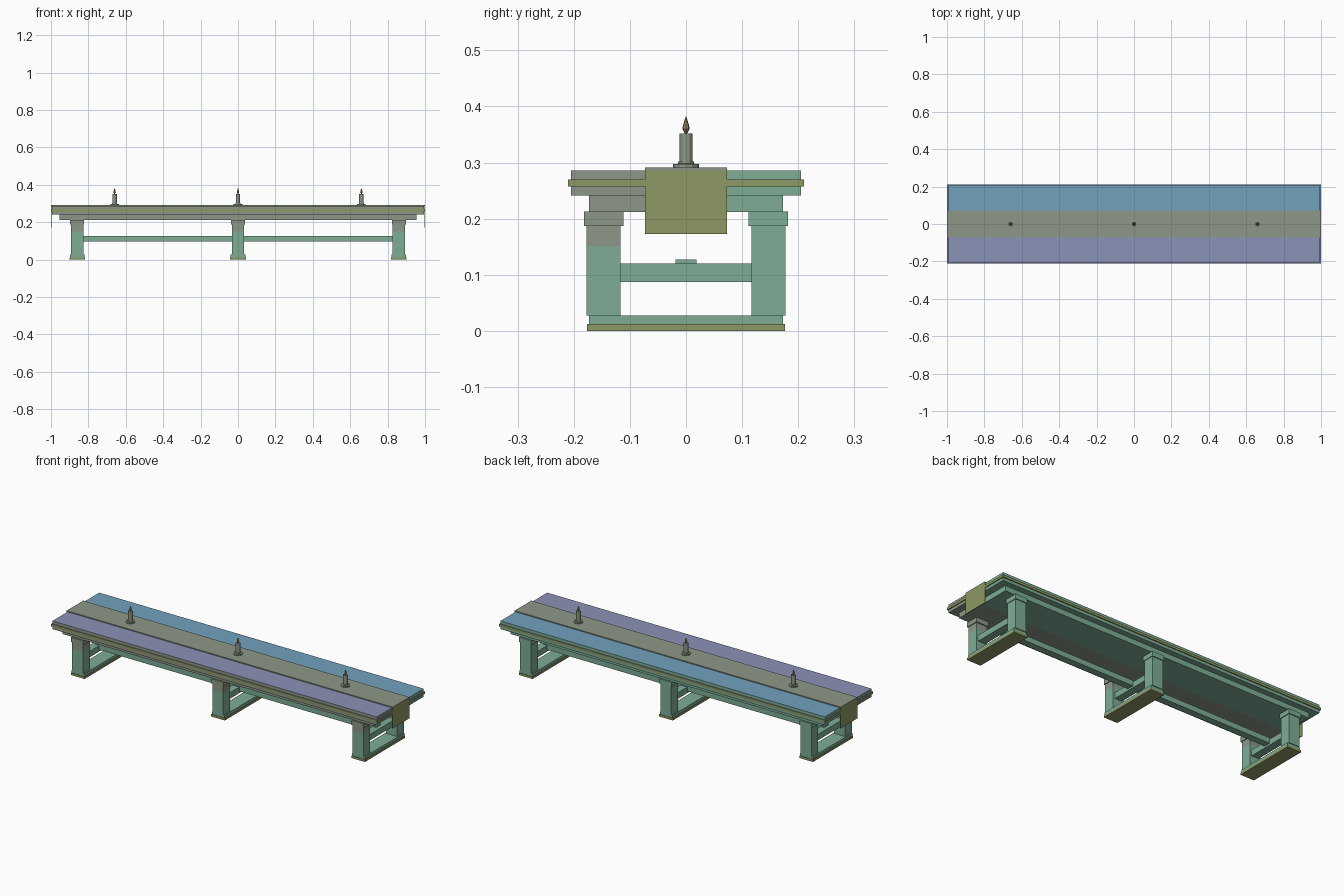
import bpy, bmesh, math
from mathutils import Vector

if "Cube" in bpy.data.objects:
    bpy.data.objects.remove(bpy.data.objects["Cube"])

def lin(c):
    c = c / 255
    return c / 12.92 if c <= 0.04045 else ((c + 0.055) / 1.055) ** 2.4

COLOURS = {"blue": (114, 161, 188), "lilac": (139, 147, 183), "grey_sage": (141, 151, 135),
           "green": (126, 173, 150), "olive": (142, 153, 99), "tan": (158, 134, 90)}
NAMES = list(COLOURS)
MATS = {}
for n, c in COLOURS.items():
    MATS[n] = bpy.data.materials.new(n)
    MATS[n].diffuse_color = (lin(c[0]), lin(c[1]), lin(c[2]), 1)

def finish(name, bm, rule):
    me = bpy.data.meshes.new(name)
    for n in NAMES:
        me.materials.append(MATS[n])
    bm.normal_update()
    for f in bm.faces:
        f.material_index = NAMES.index(rule(f.calc_center_median(), f.normal))
    bm.to_mesh(me)
    bm.free()
    ob = bpy.data.objects.new(name, me)
    bpy.context.collection.objects.link(ob)
    return ob

def box(name, x, y, z, rule, cuts=()):
    """Box from ranges; cuts are (axis, value) planes that divide colours."""
    bm = bmesh.new()
    bmesh.ops.create_cube(bm, size=1)
    for v in bm.verts:
        v.co = Vector([(r[0] + r[1]) / 2 + v.co[i] * (r[1] - r[0]) for i, r in enumerate((x, y, z))])
    for axis, val in cuts:
        no = Vector((0, 0, 0))
        no[axis] = 1
        bmesh.ops.bisect_plane(bm, geom=bm.verts[:] + bm.edges[:] + bm.faces[:],
                               plane_co=no * val, plane_no=no)
    return finish(name, bm, rule)

def lathe(name, x, z0, profile, colour, sides=12):
    """Turned part from (radius, height) pairs."""
    bm = bmesh.new()
    rings = [[bm.verts.new((x + r * math.cos(2 * math.pi * k / sides),
                            r * math.sin(2 * math.pi * k / sides), z0 + h))
              for k in range(sides)] for r, h in profile]
    for a, b in zip(rings, rings[1:]):
        for k in range(sides):
            j = (k + 1) % sides
            bm.faces.new((a[k], a[j], b[j], b[k]))
    bm.faces.new(rings[0][::-1])
    bm.faces.new(rings[-1])
    return finish(name, bm, lambda c, n: colour)

def solid(col):
    return lambda c, n: col

def frame(c, n):
    # front upper timber is grey, the rest green
    return "grey_sage" if c.y < 0 and c.z > 0.15 else "green"

def top_rule(c, n):
    if n.z > 0.5:
        return "blue" if c.y > 0 else "lilac"
    return frame(c, n)

MID = [(1, 0)]

# table top: three stacked boards with a projecting middle edge
box("top_board", (-.995, .995), (-.205, .205), (.27, .286), top_rule, MID)
box("edge_board", (-1, 1), (-.21, .21), (.257, .27),
    lambda c, n: top_rule(c, n) if n.z > .5 else "olive", MID)
box("under_board", (-.995, .995), (-.205, .205), (.241, .257), frame, MID)
box("apron", (-.955, .955), (-.173, .173), (.212, .241), frame, MID)

# table runner hanging over both ends
box("runner", (-1, 1), (-.073, .073), (.286, .291), solid("grey_sage"))
for s, side in ((-1, "left"), (1, "right")):
    xs = sorted((s * .996, s * 1.0))
    box("runner_drop_" + side, xs, (-.073, .073), (.173, .291),
        lambda c, n: "grey_sage" if n.z > .5 else "olive")

# three trestles
for cx, tag in ((-.86, "left"), (0, "middle"), (.86, "right")):
    def span(h):
        return (cx - h, cx + h)
    box("foot_base_" + tag, span(.042), (-.176, .176), (0, .012), solid("olive"))
    box("foot_" + tag, span(.039), (-.173, .173), (.012, .027), solid("green"))
    box("crossbar_" + tag, span(.022), (-.118, .118), (.087, .12), solid("green"))
    for s, side in ((-1, "front"), (1, "back")):
        box(f"leg_{side}_{tag}", span(.033), sorted((s * .117, s * .177)),
            (.027, .187), frame, [(2, .15)])
        box(f"leg_cap_{side}_{tag}", span(.037), sorted((s * .111, s * .182)),
            (.187, .213), frame)

# long stretcher between the trestles
box("stretcher", (-.86, .86), (-.019, .019), (.097, .127), solid("green"))

# candles
for cx, tag in ((-.66, "left"), (0, "middle"), (.66, "right")):
    lathe("candle_holder_" + tag, cx, .291, [(.023, 0), (.023, .006), (.014, .007), (.014, .011)], "grey_sage")
    lathe("candle_" + tag, cx, .297, [(.0118, 0), (.0118, .055)], "grey_sage")
    lathe("flame_" + tag, cx, .352, [(.002, 0), (.0065, .008), (.0055, .014), (.0005, .030)], "tan", 8)

for m in bpy.data.materials:
    if m.users and not m.is_grease_pencil:
        m.use_nodes = True
        m.node_tree.nodes["Principled BSDF"].inputs["Base Color"].default_value = m.diffuse_color
